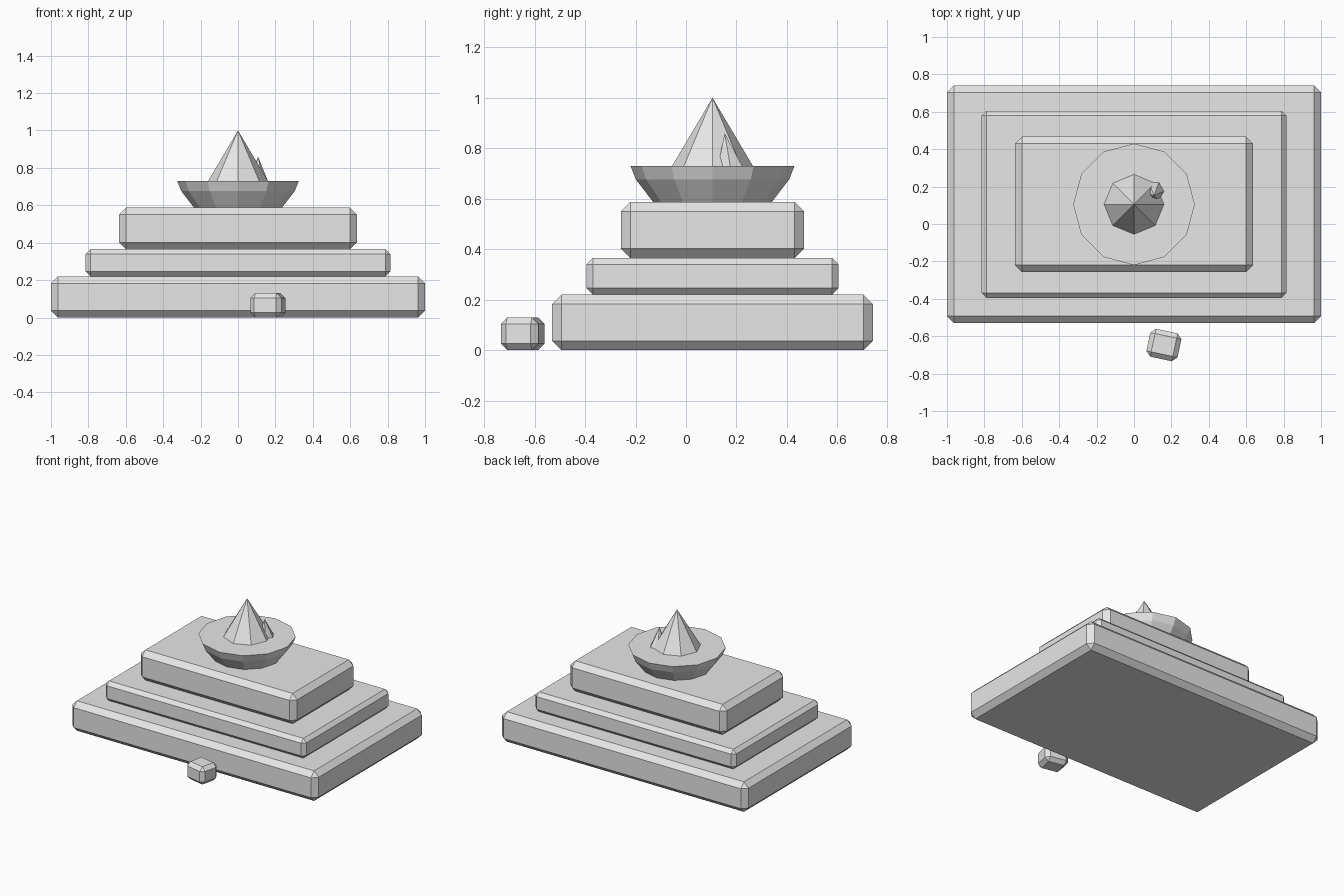
import bpy
import bmesh
import math

cube = bpy.data.objects.get("Cube")
if cube:
    bpy.data.objects.remove(cube, do_unlink=True)

# Single stone colour
stone = bpy.data.materials.new("light grey stone")
stone.use_nodes = True
grey = (0.8, 0.8, 0.8, 1)
stone.diffuse_color = grey
stone.node_tree.nodes["Principled BSDF"].inputs["Base Color"].default_value = grey

CENTRE_Y = 0.105


def finish(name, bm, location, turn=0):
    bmesh.ops.recalc_face_normals(bm, faces=bm.faces)
    mesh = bpy.data.meshes.new(name)
    bm.to_mesh(mesh)
    bm.free()
    mesh.materials.append(stone)
    obj = bpy.data.objects.new(name, mesh)
    obj.location = location
    obj.rotation_euler.z = math.radians(turn)
    bpy.context.collection.objects.link(obj)
    return obj


def chamfered_block(name, size, base, chamfer, turn=0):
    """Box standing on base, with flat chamfers on every edge."""
    bm = bmesh.new()
    bmesh.ops.create_cube(bm, size=1)
    bmesh.ops.scale(bm, vec=size, verts=bm.verts)
    bmesh.ops.translate(bm, vec=(0, 0, size[2] / 2), verts=bm.verts)
    bmesh.ops.bevel(bm, geom=bm.edges[:], offset=chamfer, segments=1,
                    affect='EDGES', profile=0.5)
    return finish(name, bm, base, turn)


def turned(name, profile, sides, base, tip=None):
    """Faceted solid from (radius, height) rings, ending in a tip or a flat cap."""
    bm = bmesh.new()
    rings = []
    for radius, height in profile:
        angles = [math.tau * i / sides for i in range(sides)]
        rings.append([bm.verts.new((radius * math.cos(a), radius * math.sin(a), height))
                      for a in angles])
    bm.faces.new(rings[0])
    for low, high in zip(rings, rings[1:]):
        for i in range(sides):
            j = (i + 1) % sides
            bm.faces.new((low[i], low[j], high[j], high[i]))
    if tip:
        point = bm.verts.new(tip)
        for i in range(sides):
            bm.faces.new((rings[-1][i], rings[-1][(i + 1) % sides], point))
    else:
        bm.faces.new(rings[-1])
    return finish(name, bm, base)


# Three stepped tiers
chamfered_block("lower_tier", (2.0, 1.27, 0.22), (0, CENTRE_Y, 0), 0.037)
chamfered_block("middle_tier", (1.63, 1.0, 0.145), (0, CENTRE_Y, 0.22), 0.026)
chamfered_block("upper_tier", (1.27, 0.725, 0.222), (0, CENTRE_Y, 0.365), 0.037)

# Basin with a flat top
turned("basin", [(0.235, 0), (0.304, 0.09), (0.325, 0.143)], 12, (0, CENTRE_Y, 0.587))

# Large spike and the small one leaning on its side
turned("main_spike", [(0.16, 0)], 8, (0, CENTRE_Y, 0.73), (0, 0, 0.27))
turned("side_spike", [(0.055, 0)], 6, (0.105, 0.175, 0.73), (0.003, -0.022, 0.13))

# Loose stone in front of the steps
chamfered_block("loose_stone", (0.17, 0.152, 0.13), (0.16, -0.647, 0), 0.026, -12)
